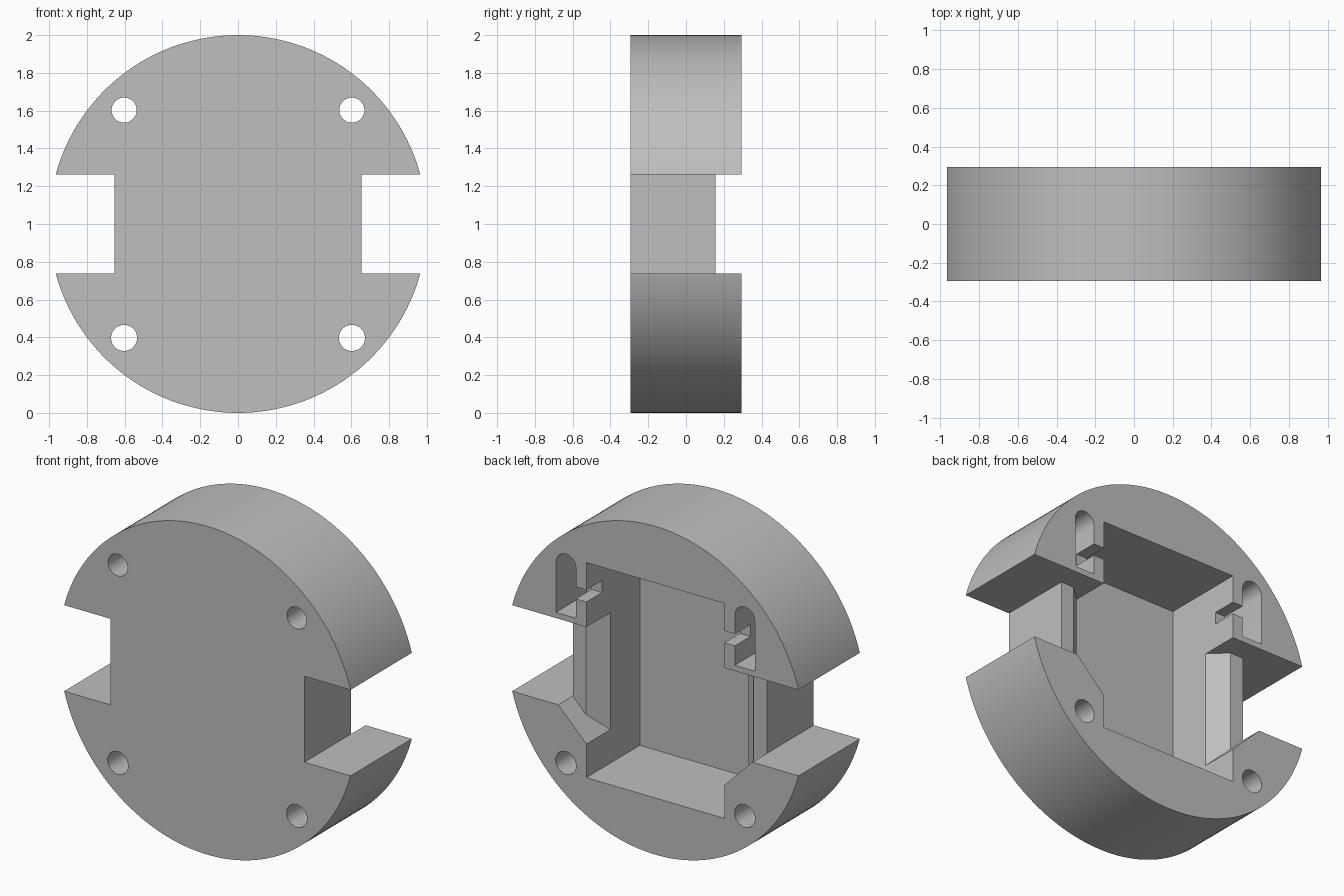
import bpy, bmesh, math

if "Cube" in bpy.data.objects:
    bpy.data.objects.remove(bpy.data.objects["Cube"])

HALF = 0.295            # half thickness of the disc
BACK = 0.4              # cutters overshoot the faces to here
NOTCH_LOW, NOTCH_TOP = 0.738, 1.262
HOLE_X, HOLE_OFF = 0.603, 0.603

grey = bpy.data.materials.new("grey plastic")
grey.use_nodes = True
grey.diffuse_color = (0.52, 0.52, 0.52, 1)
grey.node_tree.nodes["Principled BSDF"].inputs["Base Color"].default_value = grey.diffuse_color


def prism(name, outline, front, back, side=1):
    """Extrude an (x, z) outline along y; front may be a number or a function of x."""
    depth = front if callable(front) else (lambda x: front)
    bm = bmesh.new()
    near = [bm.verts.new((side * x, depth(x), z)) for x, z in outline]
    far = [bm.verts.new((side * x, back, z)) for x, z in outline]
    bm.faces.new(near)
    bm.faces.new(far[::-1])
    n = len(outline)
    for i in range(n):
        j = (i + 1) % n
        bm.faces.new((near[j], near[i], far[i], far[j]))
    bmesh.ops.recalc_face_normals(bm, faces=bm.faces[:])
    mesh = bpy.data.meshes.new(name)
    bm.to_mesh(mesh)
    bm.free()
    mesh.materials.append(grey)
    obj = bpy.data.objects.new(name, mesh)
    bpy.context.collection.objects.link(obj)
    return obj


def arc(cx, cz, r, n, turn=1.0):
    """Points on a circle, or on the upper half of one when turn is a half."""
    count = n if turn == 1 else n + 1
    return [(cx + r * math.cos(math.tau * turn * i / n),
             cz + r * math.sin(math.tau * turn * i / n)) for i in range(count)]


def box(x0, x1, z0, z1):
    return [(x0, z0), (x1, z0), (x1, z1), (x0, z1)]


# Main disc
body = prism("round_housing", arc(0, 1, 1, 160), -HALF, HALF)

# Central pocket, open at the back
cutters = [prism("pocket_cutter", box(-0.465, 0.465, 0.345, 1.655), -0.22, BACK)]

for s in (-1, 1):
    # Side notch through the full thickness
    cutters.append(prism("notch_cutter", box(0.654, 1.2, NOTCH_LOW, NOTCH_TOP), -BACK, BACK, s))
    # Lowered side wall, with a slanted lower end
    cutters.append(prism("wall_top_cutter",
                         [(0.7, NOTCH_TOP), (0.4, NOTCH_TOP), (0.4, NOTCH_LOW - 0.254),
                          (0.654, NOTCH_LOW), (0.7, NOTCH_LOW)], 0.155, BACK, s))
    # Bevel on the inner edge of that wall
    cutters.append(prism("wall_bevel_cutter",
                         [(0.565, NOTCH_TOP), (0.4, NOTCH_TOP), (0.4, NOTCH_LOW - 0.254),
                          (0.565, NOTCH_LOW - 0.089)],
                         lambda x: 0.155 - 0.93 * (0.565 - x), BACK, s))
    # Arched slot and wire passage beside the pocket
    r = 0.067
    slot = arc(HOLE_X, 1 + HOLE_OFF, r, 24, 0.5) + [(HOLE_X - r, 1.297), (HOLE_X + r, 1.297)]
    cutters.append(prism("slot_cutter", slot, 0.0, BACK, s))
    cutters.append(prism("passage_cutter", box(0.4, 0.57, 1.415, 1.488), 0.145, BACK, s))
    # Screw holes; the upper ones end inside the slots
    for up in (-1, 1):
        end = 0.05 if up > 0 else BACK
        radius = 0.0665 if up > 0 else 0.069
        cutters.append(prism("hole_cutter", arc(HOLE_X, 1 + up * HOLE_OFF, radius, 48),
                             -BACK, end, s))

# Carve the housing and discard the cutters
for c in cutters:
    mod = body.modifiers.new(c.name, "BOOLEAN")
    mod.operation = "DIFFERENCE"
    mod.solver = "EXACT"
    mod.object = c
    c.hide_render = True
bpy.context.view_layer.update()
carved = bpy.data.meshes.new_from_object(body.evaluated_get(bpy.context.evaluated_depsgraph_get()))
body.modifiers.clear()
body.data = carved
for c in cutters:
    bpy.data.objects.remove(c)

# Smooth curved walls, sharp edges elsewhere
bpy.ops.object.select_all(action="DESELECT")
body.select_set(True)
bpy.context.view_layer.objects.active = body
bpy.ops.object.shade_smooth_by_angle(angle=math.radians(25))
